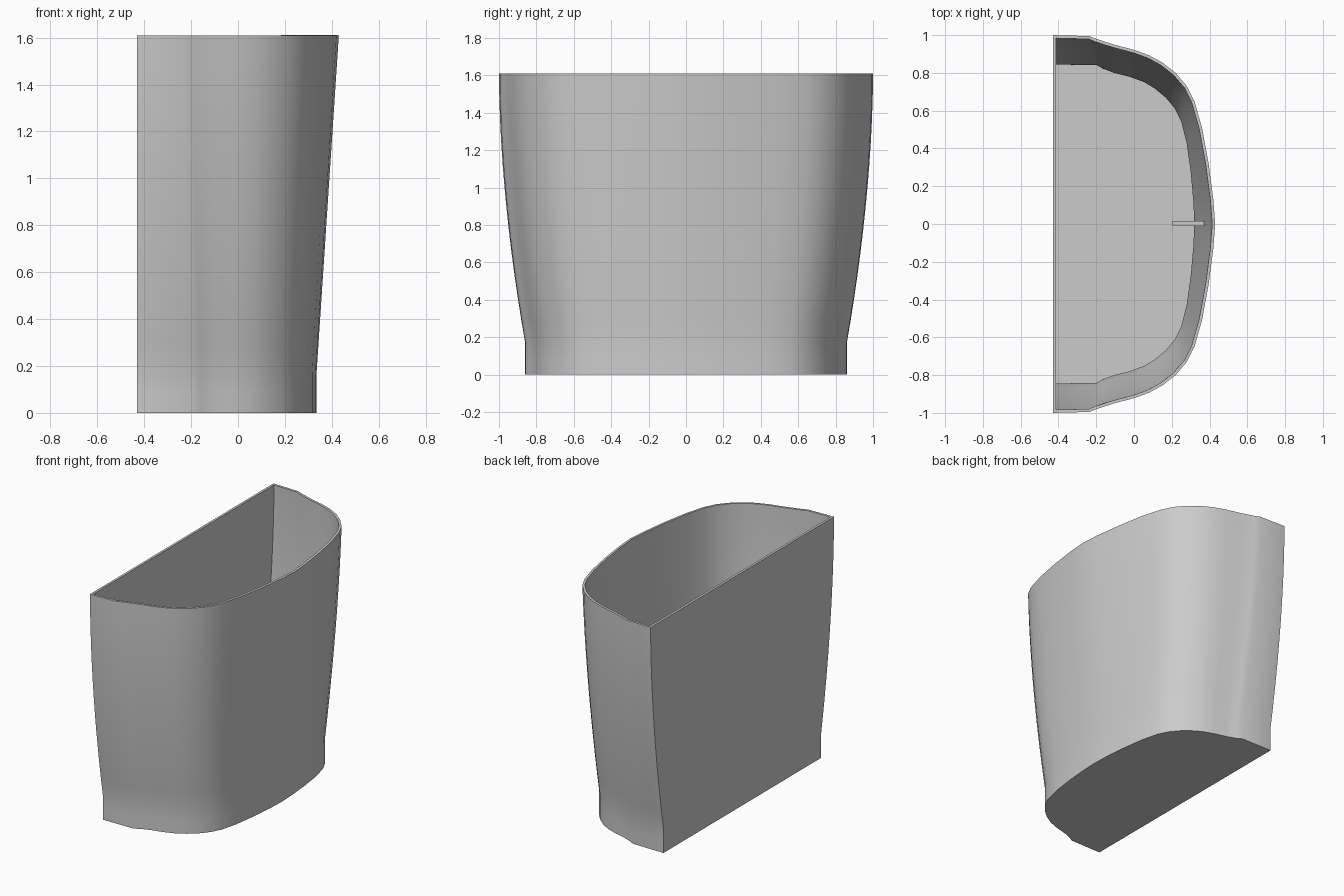
import bpy, bmesh
from math import radians

cube = bpy.data.objects.get("Cube")
if cube:
    bpy.data.objects.remove(cube, do_unlink=True)

grey = bpy.data.materials.new("plain_grey")
grey.use_nodes = True
colour = (0.6, 0.6, 0.6, 1)
grey.diffuse_color = colour
grey.node_tree.nodes["Principled BSDF"].inputs["Base Color"].default_value = colour

HEIGHT, FOOT = 1.61, 0.17

# Half outlines (x, y) of the rim and of the foot, flat wall to nose
RIM = [(-.43, 1), (-.235, .995), (-.2, .98), (-.1, .948), (0, .922), (.08, .893),
       (.15, .855), (.22, .8), (.28, .73), (.32, .65), (.36, .51), (.395, .32),
       (.42, .13), (.43, 0)]
BASE = [(-.43, .86), (-.195, .858), (-.16, .838), (-.1, .815), (-.02, .795), (.06, .766),
        (.12, .73), (.18, .68), (.23, .62), (.265, .55), (.295, .43), (.317, .27),
        (.331, .11), (.335, 0)]


def outline(z):
    """Closed section at height z: x flares evenly, y flares in a soft arc."""
    s = max(0, (z - FOOT) / (HEIGHT - FOOT))
    t = 1 - (1 - s) ** 1.8
    half = [(b[0] + (r[0] - b[0]) * s, b[1] + (r[1] - b[1]) * t)
            for b, r in zip(BASE, RIM)]
    return half + [(x, -y) for x, y in reversed(half[:-1])]


def finish(bm, name):
    bmesh.ops.recalc_face_normals(bm, faces=bm.faces)
    mesh = bpy.data.meshes.new(name)
    bm.to_mesh(mesh)
    bm.free()
    mesh.materials.append(grey)
    obj = bpy.data.objects.new(name, mesh)
    bpy.context.collection.objects.link(obj)
    return obj


def box(name, low, high):
    bm = bmesh.new()
    bmesh.ops.create_cube(bm, size=1)
    for v in bm.verts:
        v.co = [(a + b) / 2 + c * (b - a) for a, b, c in zip(low, high, v.co)]
    return finish(bm, name)


# Bin shell: lofted sections with a floor, thickened inwards
bm = bmesh.new()
levels = [0, FOOT / 2] + [FOOT + (HEIGHT - FOOT) * i / 12 for i in range(13)]
rings = [[bm.verts.new((x, y, z)) for x, y in outline(z)] for z in levels]
for low, high in zip(rings, rings[1:]):
    for i in range(len(low)):
        j = (i + 1) % len(low)
        bm.faces.new((low[i], low[j], high[j], high[i]))
bm.faces.new(rings[0])
shell = finish(bm, "bin_shell")
wall = shell.modifiers.new("wall_thickness", "SOLIDIFY")
wall.thickness = 0.016
wall.offset = -1
wall.use_even_offset = True

bpy.ops.object.select_all(action="DESELECT")
shell.select_set(True)
bpy.context.view_layer.objects.active = shell
bpy.ops.object.modifier_apply(modifier=wall.name)
bpy.ops.object.shade_smooth_by_angle(angle=radians(30))

# Small plate on the floor and thin tab on the inside of the curved wall
box("floor_plate", (-.065, -.19, .014), (.105, .195, .02))
box("inner_tab", (.205, -.01, .93), (.385, .017, .97))
